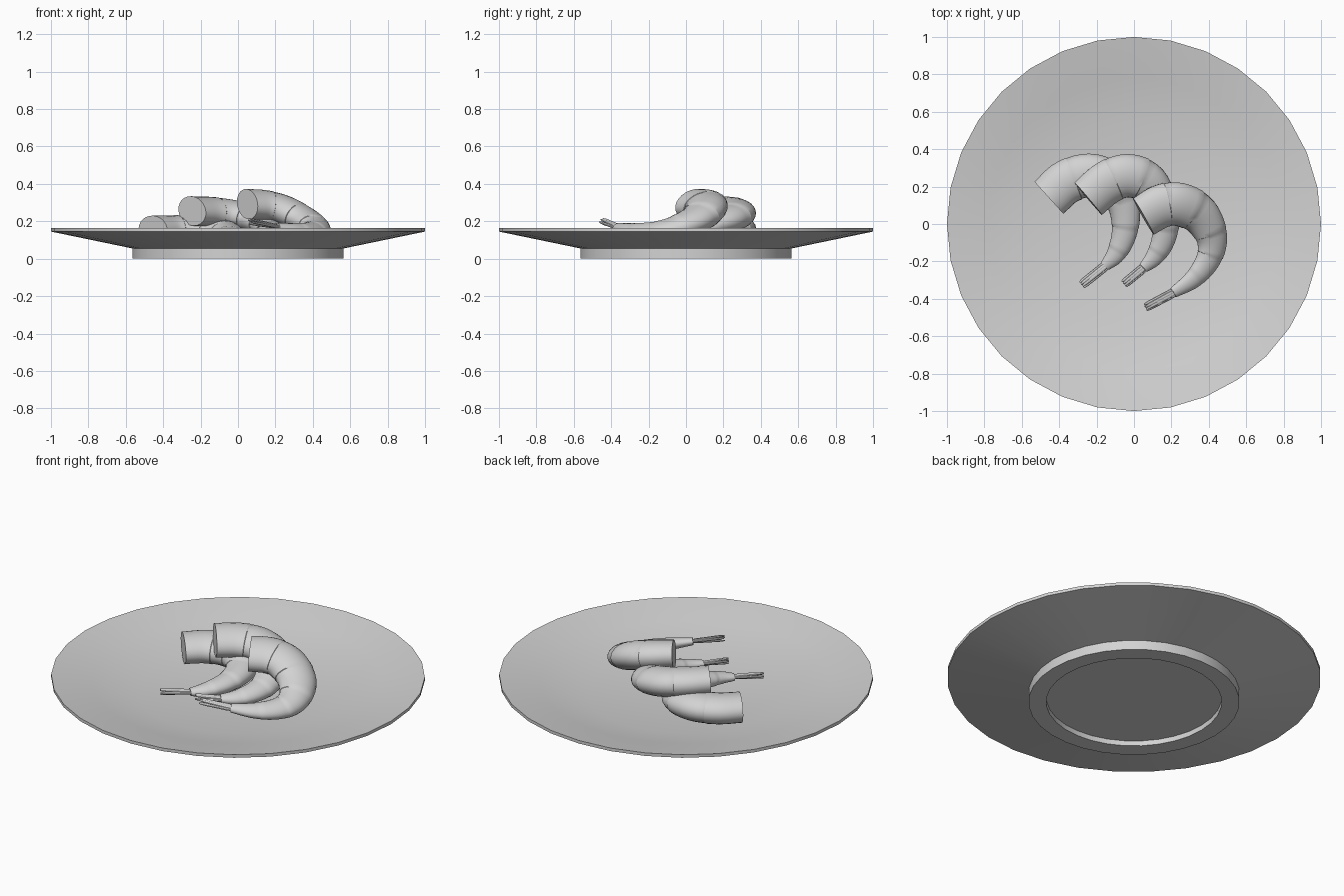
import bpy, bmesh, math
from mathutils import Vector

if "Cube" in bpy.data.objects:
    bpy.data.objects.remove(bpy.data.objects["Cube"])

grey = bpy.data.materials.new("light grey")
grey.diffuse_color = (0.65, 0.65, 0.65, 1)
grey.use_nodes = True
grey.node_tree.nodes["Principled BSDF"].inputs["Base Color"].default_value = grey.diffuse_color


def finish(bm, name):
    bmesh.ops.recalc_face_normals(bm, faces=bm.faces[:])
    me = bpy.data.meshes.new(name)
    bm.to_mesh(me)
    bm.free()
    me.materials.append(grey)
    ob = bpy.data.objects.new(name, me)
    bpy.context.collection.objects.link(ob)
    bpy.ops.object.select_all(action='DESELECT')
    ob.select_set(True)
    bpy.context.view_layer.objects.active = ob
    bpy.ops.object.shade_smooth_by_angle(angle=math.radians(30))
    return ob


def skin(bm, rings):
    """Bridge closed rings of points and cap both ends."""
    vs = [[bm.verts.new(p) for p in r] for r in rings]
    n = len(vs[0])
    for a, b in zip(vs, vs[1:]):
        for i in range(n):
            j = (i + 1) % n
            bm.faces.new((a[i], a[j], b[j], b[i]))
    bm.faces.new(vs[0])
    bm.faces.new(vs[-1])


def ellipse(c, side, up, a, b, n=24):
    return [c + side * a * math.cos(2 * math.pi * i / n)
            + up * b * math.sin(2 * math.pi * i / n) for i in range(n)]


# Plate: turned profile from the underside recess to the well floor
profile = [(0.47, 0.03), (0.47, 0), (0.565, 0), (0.565, 0.055), (1, 0.145),
           (1, 0.163), (0.78, 0.125), (0.54, 0.073)]
bm = bmesh.new()
X, Y = Vector((1, 0, 0)), Vector((0, 1, 0))
skin(bm, [ellipse(Vector((0, 0, z)), X, Y, r, r, 32) for r, z in profile])
finish(bm, "plate")


def spline(pts, u):
    """Catmull-Rom point on the path, u in 0..len-1."""
    i = min(int(u), len(pts) - 2)
    t = u - i
    p1, p2 = pts[i], pts[i + 1]
    p0 = pts[i - 1] if i else p1 * 2 - p2
    p3 = pts[i + 2] if i + 2 < len(pts) else p2 * 2 - p1
    return 0.5 * (2 * p1 + (p2 - p0) * t + (2 * p0 - 5 * p1 + 4 * p2 - p3) * t * t
                  + (3 * p1 - p0 - 3 * p2 + p3) * t ** 3)


WIDTHS = [0.117, 0.118, 0.117, 0.108, 0.09, 0.076, 0.064, 0.05, 0.029]


def shrimp(name, path, normal, tip):
    normal = Vector(normal).normalized()
    pts = [Vector((*p, w)) for p, w in zip(path, WIDTHS)]
    last = len(pts) - 1
    bm = bmesh.new()
    rings = []
    segments, steps = 6, 6
    # body: overlapping shell segments along the curved path
    for s in range(segments):
        for k in range(steps + 1):
            f = k / steps
            if k == 0 and s:
                f = 0.02
            u = (s + f) / segments * last
            p = spline(pts, u)
            d = spline(pts, min(u + .02, last)) - spline(pts, max(u - .02, 0))
            d = d.to_3d().normalized()
            side = d.cross(normal).normalized()
            up = side.cross(d)
            w = p.w * (0.985 + 0.025 * f)
            rings.append(ellipse(p.to_3d(), side, up, w, w * 0.67))
    skin(bm, rings)
    finish(bm, name + "_body")
    # tail fan: flattened fins in two layers
    bm = bmesh.new()
    base = Vector(path[-1])
    d = Vector(tip) - base
    side = d.normalized().cross(normal).normalized()
    up = side.cross(d.normalized())
    for lat, lift in ((-0.016, 0.004), (-0.006, 0.012), (0.006, 0.012),
                      (0.016, 0.004), (0, -0.006)):
        fin = []
        for t, w in ((-0.12, .009), (0.1, .012), (0.5, .0105), (0.85, .009), (1, .005)):
            c = base + d * t + side * lat * (0.9 + 0.2 * t) + up * lift * (0.5 + t)
            fin.append(ellipse(c, side, up, w, w * 0.6, 10))
        skin(bm, fin)
    finish(bm, name + "_tail")


shrimp("right_shrimp",
       [(0.05, 0.04, .292), (0.145, 0.095, .285), (0.24, 0.105, .262),
        (0.345, 0.055, .212), (0.408, -0.045, .172), (0.415, -0.135, .152),
        (0.38, -0.22, .148), (0.31, -0.30, .155), (0.21, -0.367, .17)],
       (0.29, -0.18, 1), (0.06, -0.445, .195))
shrimp("middle_shrimp",
       [(-0.245, 0.135, .255), (-0.145, 0.22, .25), (-0.04, 0.258, .238),
        (0.07, 0.225, .213), (0.14, 0.12, .18), (0.168, 0.01, .15),
        (0.155, -0.09, .137), (0.11, -0.175, .13), (0.05, -0.235, .132)],
       (0.2, -0.1, 1), (-0.055, -0.32, .14))
shrimp("left_shrimp",
       [(-0.455, 0.14, .153), (-0.36, 0.225, .153), (-0.24, 0.26, .152),
        (-0.13, 0.225, .148), (-0.065, 0.13, .14), (-0.045, 0.02, .13),
        (-0.06, -0.08, .122), (-0.10, -0.165, .116), (-0.155, -0.225, .112)],
       (0, -0.08, 1), (-0.28, -0.325, .112))
